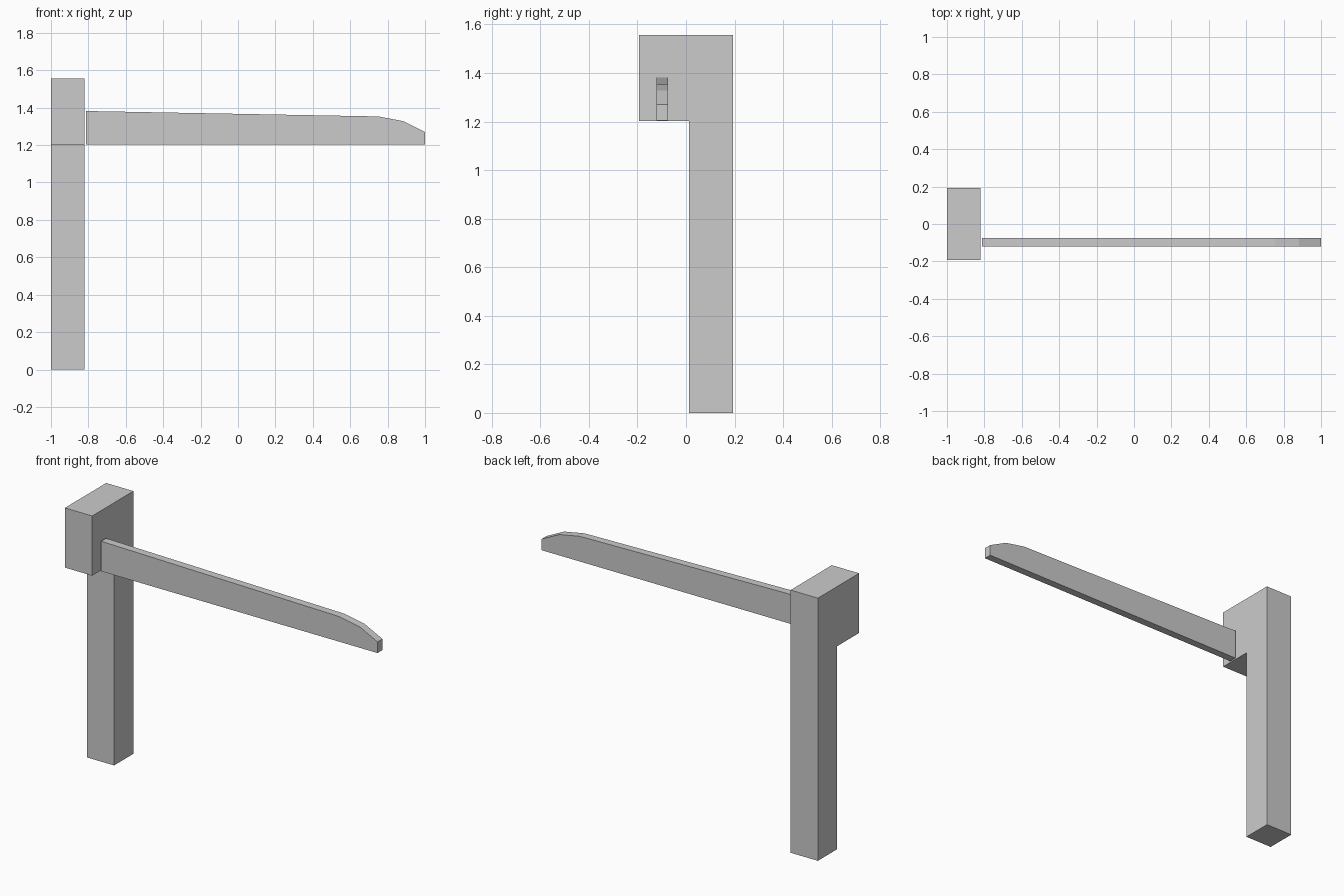
import bpy, bmesh
from mathutils import Vector

if "Cube" in bpy.data.objects:
    bpy.data.objects.remove(bpy.data.objects["Cube"])


def extrude_profile(name, points, offset):
    """Fill a flat outline and extrude it along offset."""
    bm = bmesh.new()
    face = bm.faces.new([bm.verts.new(p) for p in points])
    ext = bmesh.ops.extrude_face_region(bm, geom=[face], use_keep_orig=True)
    verts = [g for g in ext["geom"] if isinstance(g, bmesh.types.BMVert)]
    bmesh.ops.translate(bm, vec=Vector(offset), verts=verts)
    bmesh.ops.recalc_face_normals(bm, faces=bm.faces[:])
    mesh = bpy.data.meshes.new(name)
    bm.to_mesh(mesh)
    bm.free()
    obj = bpy.data.objects.new(name, mesh)
    bpy.context.collection.objects.link(obj)
    return obj


# Upright post with the overhanging head block, outlined in y and z
post = [(0.012, 0), (0.193, 0), (0.193, 1.557), (-0.193, 1.557),
        (-0.193, 1.203), (0.012, 1.203)]
extrude_profile("barrier_post", [(-1.0, y, z) for y, z in post], (0.179, 0, 0))

# Tapered barrier arm with a rounded tip, outlined in x and z
arm = [(-0.813, 1.204), (1.0, 1.204), (1.0, 1.27), (0.883, 1.328),
       (0.75, 1.353), (-0.813, 1.382)]
extrude_profile("barrier_arm", [(x, -0.121, z) for x, z in arm], (0, 0.046, 0))
